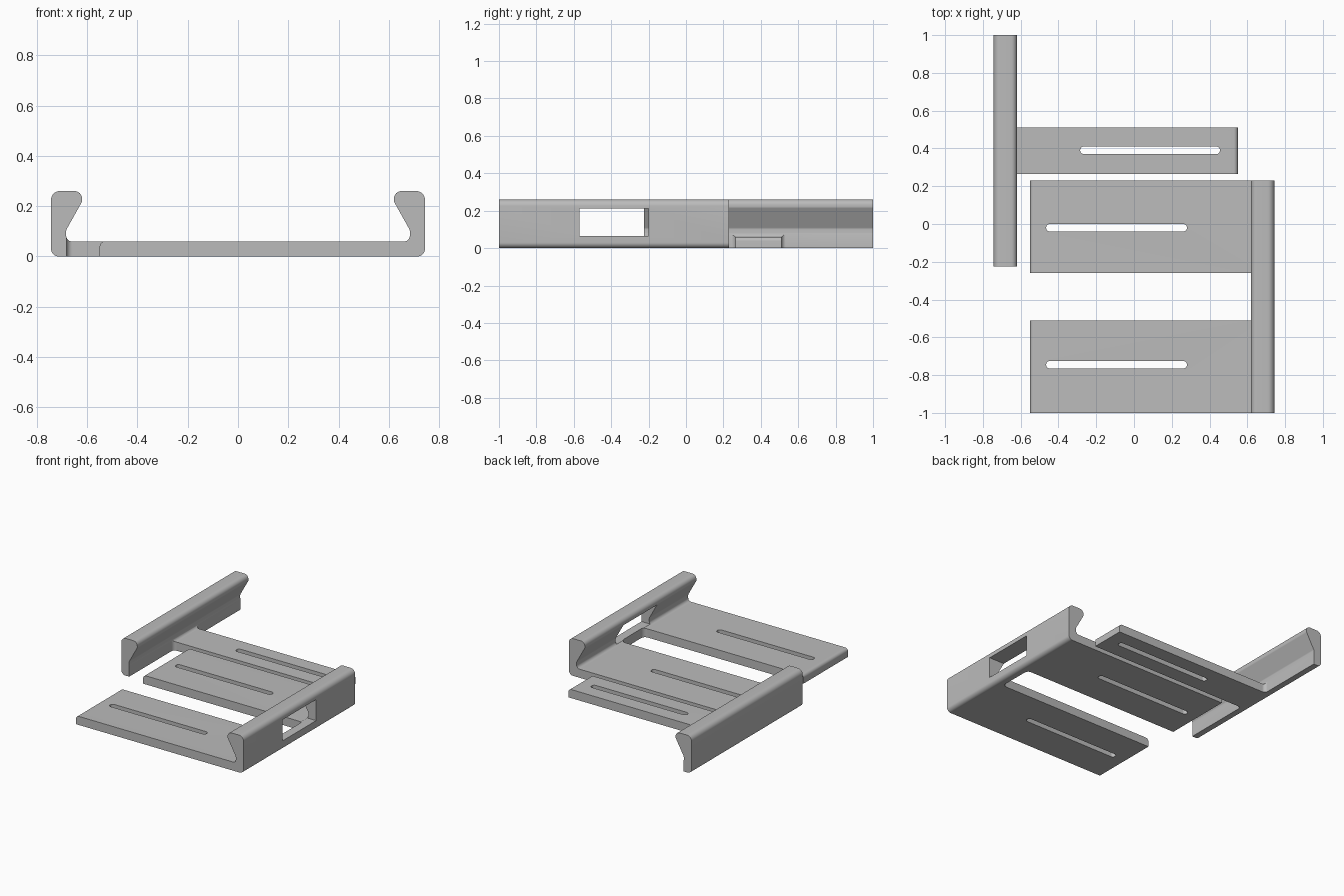
import bpy, bmesh, math
from mathutils import Vector

cube = bpy.data.objects.get("Cube")
if cube:
    bpy.data.objects.remove(cube)

grey = bpy.data.materials.new("plain grey")
grey.use_nodes = True
colour = (0.5, 0.5, 0.5, 1)
grey.diffuse_color = colour
grey.node_tree.nodes["Principled BSDF"].inputs["Base Color"].default_value = colour


def rounded(corners, steps=8):
    """Outline from (x, y, radius) corners, each rounded by a tangent arc."""
    out = []
    for i, (x, y, r) in enumerate(corners):
        p = Vector((x, y))
        if r == 0:
            out.append(p)
            continue
        a = (Vector(corners[i - 1][:2]) - p).normalized()
        b = (Vector(corners[(i + 1) % len(corners)][:2]) - p).normalized()
        half = a.angle(b) / 2
        centre = p + (a + b).normalized() * r / math.sin(half)
        reach = r / math.tan(half)
        start, end = p + a * reach - centre, p + b * reach - centre
        sweep = start.angle_signed(end)
        for k in range(steps + 1):
            t = -sweep * k / steps
            c, s = math.cos(t), math.sin(t)
            out.append(centre + Vector((start.x * c - start.y * s,
                                        start.x * s + start.y * c)))
    return out


def prism(name, outline, place, low, high):
    """Extrude an outline from low to high; place maps (u, v, depth) to 3D."""
    bm = bmesh.new()
    face = bm.faces.new([bm.verts.new(place(p.x, p.y, low)) for p in outline])
    step = Vector(place(0, 0, high)) - Vector(place(0, 0, low))
    new = bmesh.ops.extrude_face_region(bm, geom=[face], use_keep_orig=True)["geom"]
    bmesh.ops.translate(bm, vec=step, verts=[g for g in new if isinstance(g, bmesh.types.BMVert)])
    bmesh.ops.recalc_face_normals(bm, faces=bm.faces)
    mesh = bpy.data.meshes.new(name)
    bm.to_mesh(mesh)
    bm.free()
    mesh.materials.append(grey)
    obj = bpy.data.objects.new(name, mesh)
    bpy.context.collection.objects.link(obj)
    return obj


def plan_cutter(x0, x1, y0, y1, radii, low=-0.1, high=0.09):
    """Upright cutter; radii run round from (x0, y0) through (x1, y0)."""
    pts = zip((x0, x1, x1, x0), (y0, y0, y1, y1), radii)
    return prism("cutter", rounded(list(pts)), lambda u, v, d: (u, v, d), low, high)


def slot(x0, x1, y):
    r = 0.0195
    return plan_cutter(x0, x1, y - 0.02, y + 0.02, (r,) * 4)


def cut(obj, cutters):
    bpy.context.view_layer.objects.active = obj
    for cutter in cutters:
        cutter.hide_render = True
        mod = obj.modifiers.new("cut", "BOOLEAN")
        mod.operation, mod.solver, mod.object = "DIFFERENCE", "EXACT", cutter
        bpy.ops.object.modifier_apply(modifier=mod.name)
        bpy.data.objects.remove(cutter)
    bpy.ops.object.select_all(action="DESELECT")
    obj.select_set(True)
    bpy.ops.object.shade_smooth_by_angle(angle=math.radians(30))


# Shared section: flat plate, upright wall and inward hooked lip
section = rounded([
    (-0.55, 0, 0), (0.743, 0, 0.03), (0.743, 0.26, 0.035), (0.62, 0.26, 0.03),
    (0.62, 0.218, 0.022), (0.683, 0.105, 0.02), (0.683, 0.06, 0.022), (-0.55, 0.06, 0.022)])

# Left bracket: two wide plates, a gap between them and a window in the wall
left = prism("left_bracket", section, lambda u, v, d: (u, d, v), -1, 0.23)
cut(left, [
    plan_cutter(-0.8, 0.682, -0.51, -0.26, (0, 0.03, 0.03, 0)),
    plan_cutter(0.5, 0.9, -0.57, -0.2, (0,) * 4, 0.065, 0.212),
    slot(-0.465, 0.28, -0.02),
    slot(-0.465, 0.28, -0.745)])

# Right bracket: the mirrored section with one narrow tongue left standing
right = prism("right_bracket", section, lambda u, v, d: (-u, d, v), -0.225, 1)
cut(right, [
    plan_cutter(-0.682, 0.8, -0.5, 0.265, (0, 0, 0, 0.025)),
    plan_cutter(-0.682, 0.8, 0.51, 1.2, (0.025, 0, 0, 0)),
    slot(-0.285, 0.455, 0.39)])
